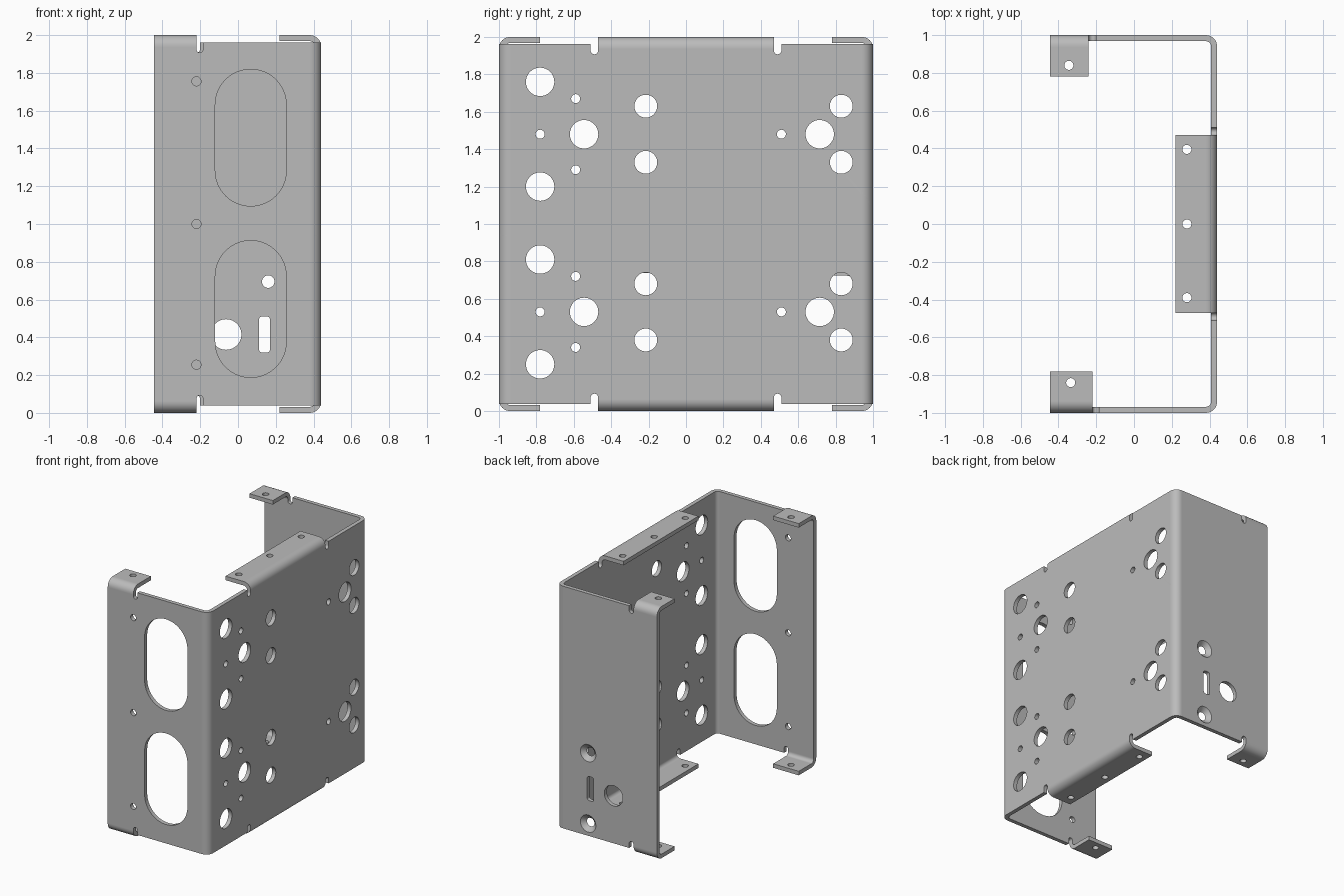
import bpy, bmesh, math
from mathutils import Vector

if "Cube" in bpy.data.objects:
    bpy.data.objects.remove(bpy.data.objects["Cube"])

T, R = 0.032, 0.06            # sheet thickness, outer bend radius
L = R * math.pi / 2           # bend length in the flat pattern
X0 = 0.44                     # outer face of the main wall
STEPS = 8


def V(inward):
    """Flat-pattern position of a point past a bend, 'inward' from the folded edge."""
    return 1 - 2 * R + L + inward


def U(x):
    return V(X0 - x)


def rounded(cu, cv, hu, hv, r, n=10):
    """Rounded rectangle, slot or circle."""
    pts = []
    for q, (sx, sy) in enumerate([(1, 1), (-1, 1), (-1, -1), (1, -1)]):
        for i in range(n + 1):
            a = (q + i / n) * math.pi / 2
            p = (cu + sx * (hu - r) + r * math.cos(a), cv + sy * (hv - r) + r * math.sin(a))
            if not pts or math.dist(p, pts[-1]) > 1e-5:
                pts.append(p)
    if math.dist(pts[0], pts[-1]) < 1e-5:
        pts.pop()
    return pts


def circle(u, v, r):
    return rounded(u, v, r, r, r)


# Outline of the unfolded sheet: tabs and wall edges parted by relief slots
E, W = V(0.22), 0.962
relief = [(-U(-.22), -U(-.185)), (-.51, -.47), (.47, .51), (U(-.20), U(-.24))]
top = [(-U(-.445), E)]
for k, (a, b) in enumerate(relief):
    r, c = (b - a) / 2, (a + b) / 2
    top.append((a, W if k % 2 else E))
    for i in range(9):
        t = math.pi * (1 + i / 8)
        top.append((c + r * math.cos(t), 0.907 + r + r * math.sin(t)))
    top.append((b, E if k % 2 else W))
top.append((U(-.445), E))
loops = [top + [(u, -v) for u, v in reversed(top)]]

# Main wall holes, the same pattern twice
for dz in (0, -0.95):
    for r, spots in ((.076, [(-.78, 1.76), (-.78, 1.20), (-.545, 1.48), (.715, 1.48)]),
                     (.061, [(-.215, 1.63), (-.215, 1.33), (.83, 1.63), (.83, 1.33)]),
                     (.024, [(-.59, 1.67), (-.59, 1.29), (-.78, 1.48), (.51, 1.48)])):
        loops += [circle(y, z + dz - 1, r) for y, z in spots]

# Front wall: two long openings and three small holes
for z in (1.457, 0.55):
    loops.append(rounded(-U(.0675), z - 1, .188, .362, .188, 16))
loops += [circle(-U(-.22), v, .024) for v in (-.745, 0, .755)]

# Back wall: cable hole, slot and two countersunk screw holes
loops.append(circle(U(-.063), .415 - 1, .081))
loops.append(rounded(U(.14), .415 - 1, .029, .096, .018, 5))
sinks = [Vector((U(.16), z - 1)) for z in (.695, .135)]
loops += [circle(c.x, c.y, .068) for c in sinks]

# Holes in the top and bottom flanges
for s in (-1, 1):
    loops += [circle(u, s * V(.16), .024)
              for u in (-.39, 0, .395, -U(-.335), U(-.345))]

# Fill the flat pattern with a 2D curve
curve = bpy.data.curves.new("flat_pattern", 'CURVE')
curve.dimensions = '2D'
curve.fill_mode = 'BOTH'
curve.extrude = T / 2
for pts in loops:
    sp = curve.splines.new('POLY')
    sp.points.add(len(pts) - 1)
    for p, (u, v) in zip(sp.points, pts):
        p.co = (u, v, 0, 1)
    sp.use_cyclic_u = True
flat = bpy.data.objects.new("flat_pattern", curve)
bpy.context.collection.objects.link(flat)
dg = bpy.context.evaluated_depsgraph_get()
mesh = bpy.data.meshes.new_from_object(flat.evaluated_get(dg))
bpy.data.objects.remove(flat)

bm = bmesh.new()
bm.from_mesh(mesh)
bmesh.ops.remove_doubles(bm, verts=bm.verts, dist=1e-5)

# Countersinks: shrink the inner ring of each screw hole
for vert in bm.verts:
    for c in sinks:
        if vert.co.z < 0 and (vert.co.xy - c).length < .0685:
            vert.co.xy = c + (vert.co.xy - c) * (.033 / .068)

# Cut lines across the bends
cuts = [1 - R + L * i / STEPS for i in range(STEPS + 1)] + [1 - R - .004, 1 - R + L + .004]
for axis in ((1, 0, 0), (0, 1, 0)):
    for c in cuts:
        for s in (-1, 1):
            bmesh.ops.bisect_plane(bm, geom=bm.verts[:] + bm.edges[:] + bm.faces[:], dist=1e-6,
                                   plane_co=Vector(axis) * c * s, plane_no=axis)


def fold(a, d):
    """Bend position a, depth d around the edge at +-1; gives (along, inward)."""
    s = abs(a) - (1 - R)
    if s <= 0:
        return a, d
    if s < L:
        t = s / R
        along, inward = 1 - R + (R - d) * math.sin(t), R - (R - d) * math.cos(t)
    else:
        along, inward = 1 - d, R + s - L
    return math.copysign(along, a), inward


# Fold the flanges, then the two side walls
for vert in bm.verts:
    u, v, d = vert.co.x, vert.co.y, T / 2 - vert.co.z
    if abs(u) < .48 or abs(u) > U(-.21):
        v, d = fold(v, d)
    y, inward = fold(u, d)
    vert.co = (X0 - inward, y, v + 1)
bmesh.ops.recalc_face_normals(bm, faces=bm.faces)
bm.to_mesh(mesh)
bm.free()

bracket = bpy.data.objects.new("sheet_metal_bracket", mesh)
bpy.context.collection.objects.link(bracket)
grey = bpy.data.materials.new("plain grey")
grey.diffuse_color = (0.5, 0.5, 0.5, 1)
grey.use_nodes = True
grey.node_tree.nodes["Principled BSDF"].inputs["Base Color"].default_value = grey.diffuse_color
mesh.materials.clear()
mesh.materials.append(grey)
bpy.context.view_layer.objects.active = bracket
bracket.select_set(True)
bpy.ops.object.shade_smooth_by_angle(angle=math.radians(30))
